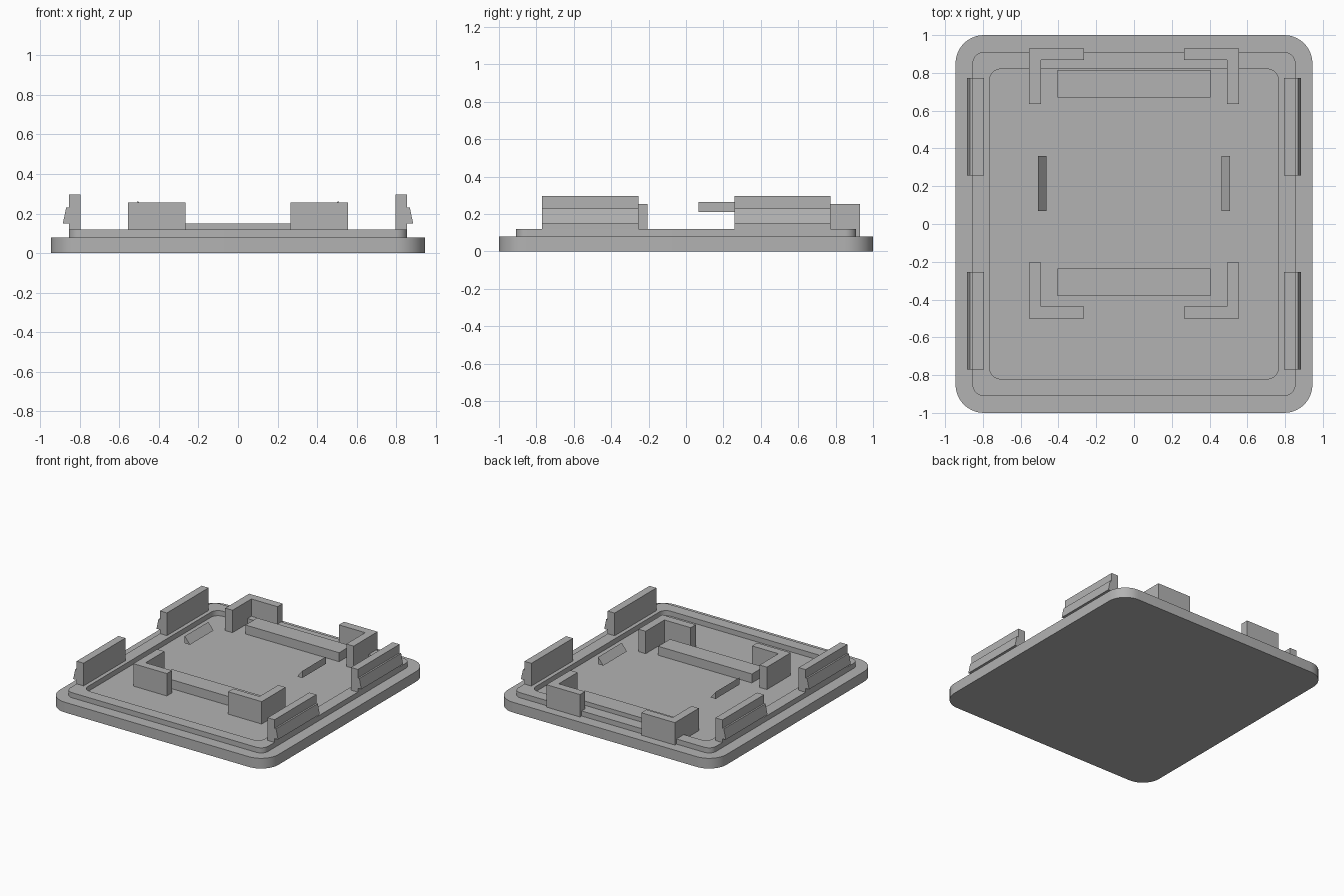
import bpy
import bmesh
from math import cos, sin, pi

cube = bpy.data.objects.get("Cube")
if cube:
    bpy.data.objects.remove(cube, do_unlink=True)

grey = bpy.data.materials.new("plain grey")
grey.use_nodes = True
colour = (0.45, 0.45, 0.45, 1)
grey.diffuse_color = colour
grey.node_tree.nodes["Principled BSDF"].inputs["Base Color"].default_value = colour

FLOOR = 0.08


def finish(bm, name, smooth=False):
    bmesh.ops.recalc_face_normals(bm, faces=bm.faces[:])
    mesh = bpy.data.meshes.new(name)
    bm.to_mesh(mesh)
    bm.free()
    mesh.materials.append(grey)
    obj = bpy.data.objects.new(name, mesh)
    bpy.context.collection.objects.link(obj)
    if smooth:
        bpy.ops.object.select_all(action='DESELECT')
        obj.select_set(True)
        bpy.context.view_layer.objects.active = obj
        bpy.ops.object.shade_smooth_by_angle()


def prism(name, points, offset, smooth=False):
    """Extrude a flat outline along an offset."""
    bm = bmesh.new()
    face = bm.faces.new([bm.verts.new(p) for p in points])
    top = bmesh.ops.extrude_face_region(bm, geom=[face], use_keep_orig=True)["geom"]
    bmesh.ops.translate(bm, vec=offset,
                        verts=[v for v in top if isinstance(v, bmesh.types.BMVert)])
    finish(bm, name, smooth)


def rounded(hx, hy, r, z, steps=10):
    """Rounded rectangle outline."""
    pts = []
    for i, (sx, sy) in enumerate([(1, 1), (-1, 1), (-1, -1), (1, -1)]):
        for k in range(steps + 1):
            a = (i + k / steps) * pi / 2
            pts.append((sx * (hx - r) + r * cos(a), sy * (hy - r) + r * sin(a), z))
    return pts


def ring(name, outer, inner, height):
    """Closed raised frame between two matching outlines."""
    bm = bmesh.new()
    loops = [[bm.verts.new((x, y, z + dz)) for x, y, z in pts]
             for pts, dz in [(outer, 0), (outer, height), (inner, height), (inner, 0)]]
    n = len(outer)
    for a, b in zip(loops, loops[1:] + loops[:1]):
        for i in range(n):
            j = (i + 1) % n
            bm.faces.new((a[i], a[j], b[j], b[i]))
    finish(bm, name, True)


# Base plate and raised rim
prism("base_plate", rounded(0.945, 1.0, 0.15, 0), (0, 0, FLOOR), True)
ring("raised_rim", rounded(0.855, 0.91, 0.06, FLOOR),
     rounded(0.765, 0.82, 0.06, FLOOR), 0.04)

# Cross bars
for name, y in (("front_bar", -0.38), ("back_bar", 0.67)):
    prism(name, [(-0.405, y, FLOOR), (0.405, y, FLOOR),
                 (0.405, y + 0.145, FLOOR), (-0.405, y + 0.145, FLOOR)], (0, 0, 0.07))

clip = [(0.795, FLOOR), (0.855, FLOOR), (0.855, 0.15), (0.885, 0.15),
        (0.868, 0.23), (0.855, 0.23), (0.855, 0.297), (0.795, 0.297)]
wedge = [(0.508, 0.21), (0.508, 0.265), (0.463, 0.21)]
corner = [(0.265, 0), (0.555, 0), (0.555, 0.295), (0.492, 0.295),
          (0.492, 0.063), (0.265, 0.063)]

for side, s in (("left", 1), ("right", -1)):
    # Snap clips with hooked outer faces
    for end, y in (("front", -0.77), ("back", 0.258)):
        prism(f"{end}_{side}_clip", [(s * x, y, z) for x, z in clip], (0, 0.515, 0))
    # Corner brackets
    for end, y, d in (("front", -0.5, 1), ("back", 0.93, -1)):
        prism(f"{end}_{side}_bracket",
              [(s * x, y + d * v, FLOOR) for x, v in corner], (0, 0, 0.175))
    # Small retaining wedges
    prism(f"{side}_wedge", [(s * x, 0.068, z) for x, z in wedge], (0, 0.292, 0))
